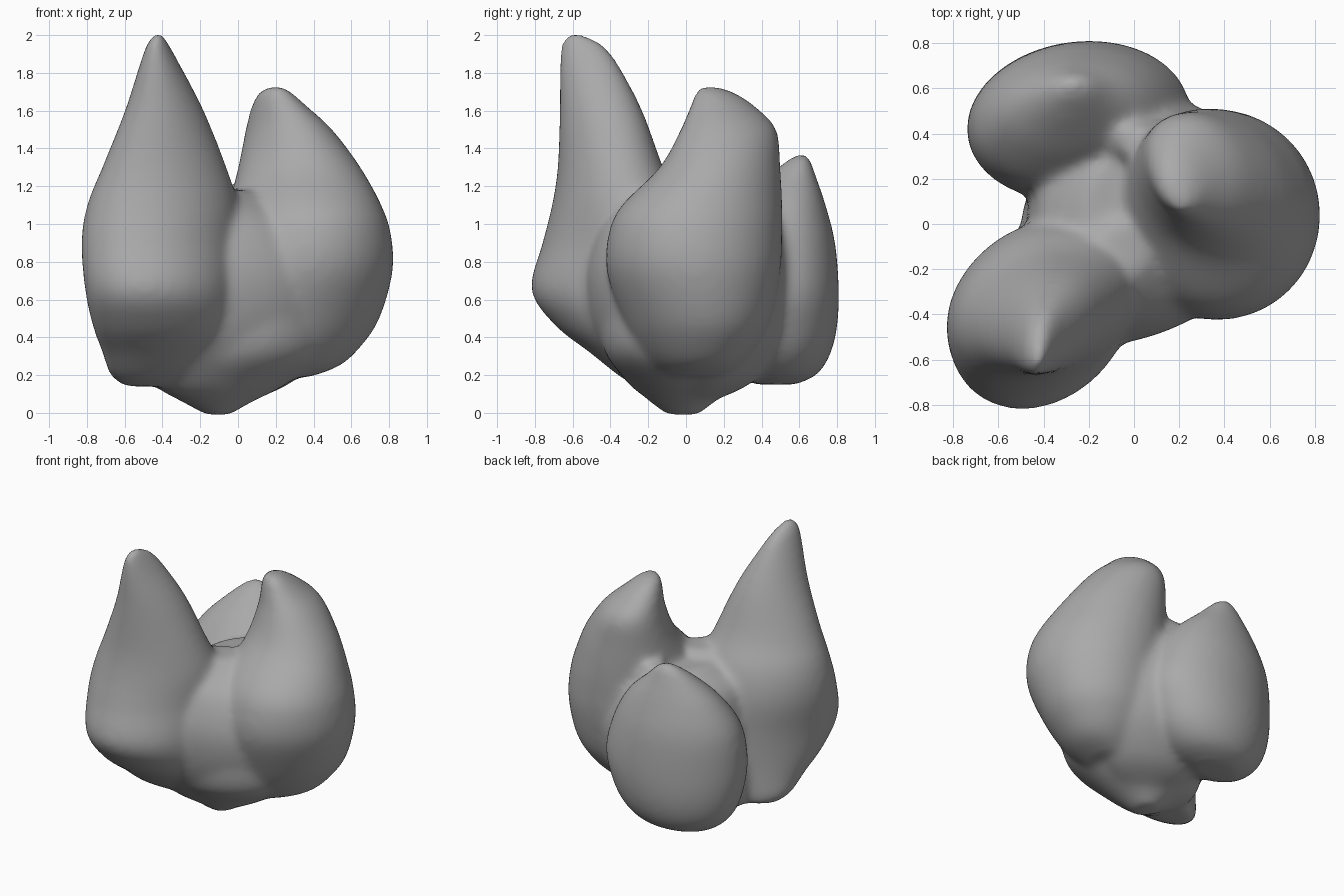
import bpy
import bmesh
from math import cos, sin, pi

if "Cube" in bpy.data.objects:
    bpy.data.objects.remove(bpy.data.objects["Cube"], do_unlink=True)

SIDES = 40
STEPS = 5

# Each lobe is a stack of oval sections: height, x min, x max, y min, y max
tall_front_lobe = [
    (.14, -.6, -.15, -.26, 0), (.2, -.68, -.06, -.36, .01), (.32, -.72, -.02, -.51, .02),
    (.46, -.77, 0, -.69, .02), (.65, -.81, 0, -.82, .02),
    (.9, -.83, 0, -.76, .02), (1.1, -.8, 0, -.71, -.02), (1.3, -.72, -.06, -.68, -.12),
    (1.6, -.6, -.18, -.67, -.23), (1.85, -.52, -.31, -.67, -.36),
    (1.96, -.48, -.37, -.66, -.45), (2.01, -.44, -.4, -.63, -.56),
]
broad_side_lobe = [
    (.19, .12, .38, -.12, .2), (.25, .04, .54, -.19, .28), (.35, -.05, .65, -.27, .37),
    (.5, -.1, .75, -.34, .45), (.75, -.1, .82, -.42, .5), (.95, -.08, .81, -.41, .51),
    (1.1, -.05, .76, -.34, .51), (1.3, 0, .65, -.14, .5), (1.5, .04, .5, -.03, .48),
    (1.62, .07, .37, .02, .37), (1.7, .11, .28, .05, .25), (1.73, .17, .23, .08, .14),
]
short_back_lobe = [
    (.15, -.47, -.16, .37, .58), (.2, -.58, 0, .26, .69), (.3, -.67, .12, .18, .76),
    (.45, -.72, .2, .13, .8), (.65, -.74, .25, .1, .81), (.9, -.71, .18, .15, .79),
    (1.1, -.6, .06, .28, .74), (1.25, -.46, -.1, .43, .69), (1.34, -.36, -.19, .54, .66),
    (1.37, -.3, -.25, .59, .64),
]
central_core = [
    (-.01, -.17, -.04, -.1, .07), (.05, -.28, .06, -.18, .14), (.16, -.46, .27, -.3, .28),
    (.32, -.5, .47, -.43, .4), (.55, -.48, .5, -.46, .45), (.8, -.46, .5, -.45, .45),
    (1, -.4, .3, -.36, .38), (1.13, -.22, .12, -.22, .28),
]
# Webs that fill the valleys beside the broad lobe
front_web = [
    (.06, -.25, .06, -.18, .05), (.16, -.44, .26, -.31, .1), (.4, -.56, .5, -.48, .2),
    (.7, -.58, .55, -.54, .2), (.95, -.45, .42, -.48, .15), (1.1, -.32, .2, -.38, .08),
    (1.18, -.22, .08, -.26, 0),
]
back_web = [
    (.07, -.15, .08, -.04, .16), (.17, -.28, .3, 0, .36), (.4, -.36, .5, .05, .53),
    (.7, -.36, .55, .05, .59), (.95, -.25, .42, .1, .55), (1.1, -.15, .25, .2, .48),
    (1.21, -.06, .14, .26, .43),
]


def smooth_rows(rows):
    """Catmull-Rom interpolation between neighbouring sections."""
    out = []
    for i in range(len(rows) - 1):
        a, b = rows[max(i - 1, 0)], rows[i]
        c, d = rows[i + 1], rows[min(i + 2, len(rows) - 1)]
        for s in range(STEPS):
            t = s / STEPS
            out.append([q + t / 2 * (r - p + t * (2 * p - 5 * q + 4 * r - w
                                                  + t * (3 * (q - r) + w - p)))
                        for p, q, r, w in zip(a, b, c, d)])
    return out + [list(rows[-1])]


def add_lobe(bm, rows, slant, twist):
    """Closed loft; slant leans each oval diagonally, twist varies it with height."""
    rings = []
    for z, x0, x1, y0, y1 in smooth_rows(rows):
        lean = slant + twist * (z - 1)
        ring = []
        for k in range(SIDES):
            a = 2 * pi * k / SIDES
            x = (x0 + x1) / 2 + (x1 - x0) / 2 * cos(a + lean)
            y = (y0 + y1) / 2 + (y1 - y0) / 2 * sin(a - lean)
            ring.append(bm.verts.new((x, y, z)))
        rings.append(ring)
    for low, high in zip(rings, rings[1:]):
        for k in range(SIDES):
            n = (k + 1) % SIDES
            bm.faces.new((low[k], low[n], high[n], high[k]))
    bm.faces.new(rings[0][::-1])
    bm.faces.new(rings[-1])


# Three lobes growing out of one core
bm = bmesh.new()
for lobe, slant, twist in ((tall_front_lobe, -.11, 0), (broad_side_lobe, .03, .15),
                           (short_back_lobe, -.05, 0), (central_core, 0, 0),
                           (front_web, -.16, 0), (back_web, .16, 0)):
    add_lobe(bm, lobe, slant, twist)
mesh = bpy.data.meshes.new("lobed_body")
bm.to_mesh(mesh)
bm.free()
body = bpy.data.objects.new("lobed_body", mesh)
bpy.context.collection.objects.link(body)

# Plain grey
grey = bpy.data.materials.new("plain grey")
grey.use_nodes = True
colour = (.4, .4, .4, 1)
grey.diffuse_color = colour
grey.node_tree.nodes["Principled BSDF"].inputs["Base Color"].default_value = colour
mesh.materials.append(grey)

# Fuse the lobes into one skin and soften the seams
fuse = body.modifiers.new("fuse", 'REMESH')
fuse.mode = 'VOXEL'
fuse.voxel_size = .022
fuse.use_smooth_shade = True
soften = body.modifiers.new("soften", 'SMOOTH')
soften.factor = .5
soften.iterations = 18
